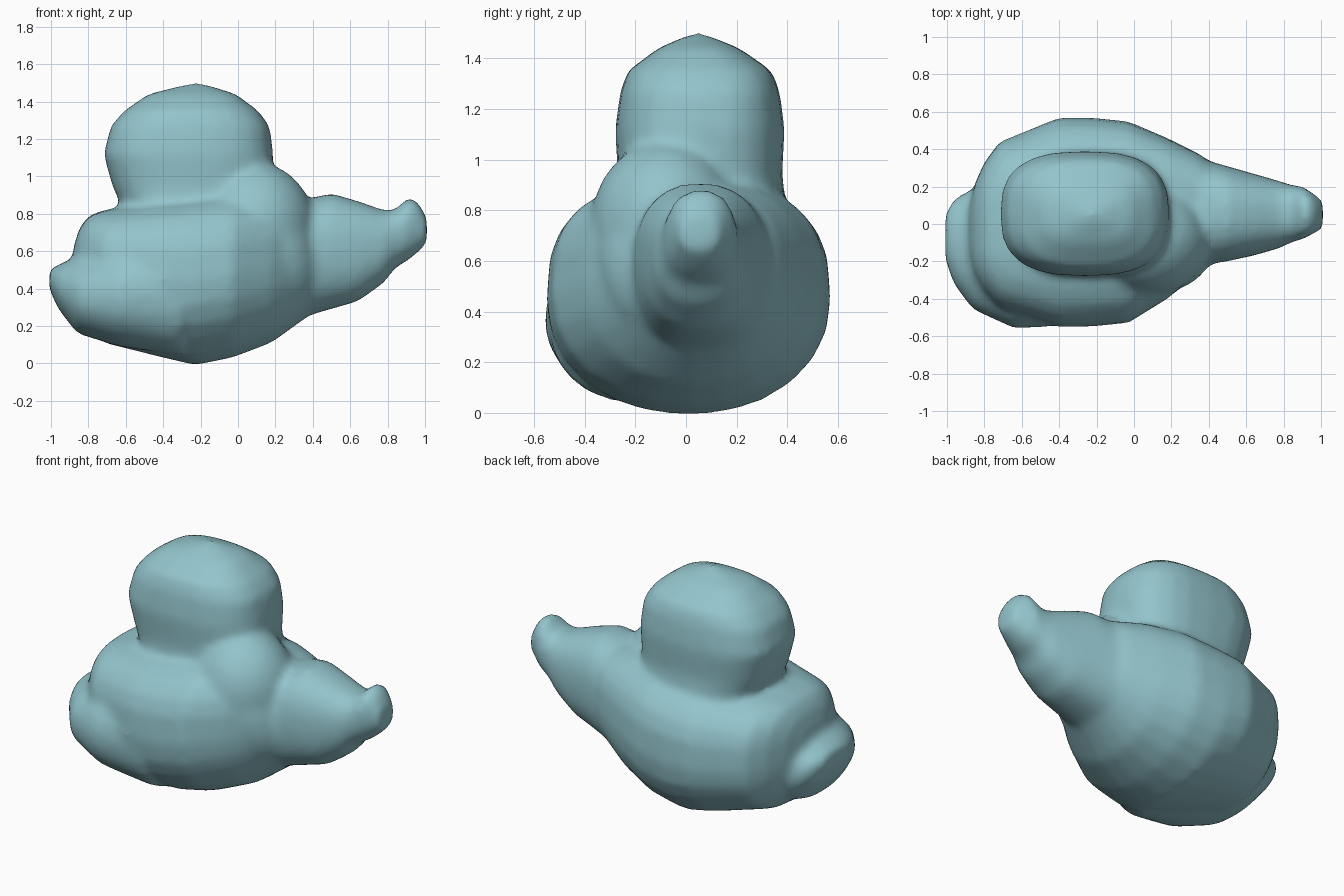
import bpy
import bmesh
from math import cos, sin, tau, copysign
from mathutils import Matrix

cube = bpy.data.objects.get("Cube")
if cube:
    bpy.data.objects.remove(cube)

teal = bpy.data.materials.new("pale teal")
teal.use_nodes = True
colour = (0.29, 0.55, 0.60, 1)
teal.diffuse_color = colour
teal.node_tree.nodes["Principled BSDF"].inputs["Base Color"].default_value = colour

SIDES = 24


def loft(bm, axis, rings, lower=2.4, upper=2.4):
    """Skin rounded-box rings (position, low a, high a, low b, high b) along x or z."""
    loops = []
    for t, a0, a1, b0, b1 in rings:
        loop = []
        for i in range(SIDES):
            c, s = cos(tau * i / SIDES), sin(tau * i / SIDES)
            power = 2 / (upper if s > 0 else lower)
            a = (a0 + a1) / 2 + (a1 - a0) / 2 * copysign(abs(c) ** power, c)
            b = (b0 + b1) / 2 + (b1 - b0) / 2 * copysign(abs(s) ** power, s)
            loop.append(bm.verts.new((t, a, b) if axis == "x" else (a, b, t)))
        loops.append(loop)
    for low, high in zip(loops, loops[1:]):
        for i in range(SIDES):
            j = (i + 1) % SIDES
            bm.faces.new((low[i], low[j], high[j], high[i]))
    bm.faces.new(loops[0][::-1])
    bm.faces.new(loops[-1])


def lump(bm, centre, radii, tilt=0):
    """Add an ellipsoid, tilted about the y axis."""
    matrix = Matrix.Translation(centre) @ Matrix.Rotation(tilt, 4, "Y") @ Matrix.Diagonal((*radii, 1))
    bmesh.ops.create_icosphere(bm, subdivisions=3, radius=1, matrix=matrix)


bm = bmesh.new()

# Broad main body, rounder below than above
loft(bm, "x", [
    (-0.88, -0.18, 0.10, 0.36, 0.62),
    (-0.85, -0.28, 0.22, 0.26, 0.72),
    (-0.80, -0.36, 0.33, 0.18, 0.79),
    (-0.72, -0.45, 0.44, 0.11, 0.82),
    (-0.40, -0.55, 0.57, 0.03, 0.87),
    (-0.23, -0.55, 0.57, -0.01, 0.89),
    (-0.03, -0.53, 0.55, 0.03, 0.91),
    (0.18, -0.40, 0.46, 0.11, 0.91),
    (0.36, -0.25, 0.37, 0.24, 0.87),
    (0.44, -0.16, 0.30, 0.32, 0.80)], 2.1, 2.9)

# Tapering snout with a raised tip
loft(bm, "x", [
    (0.10, -0.26, 0.42, 0.20, 0.84),
    (0.36, -0.22, 0.35, 0.25, 0.88),
    (0.50, -0.20, 0.31, 0.29, 0.91),
    (0.64, -0.17, 0.27, 0.33, 0.87),
    (0.78, -0.13, 0.23, 0.43, 0.82),
    (0.84, -0.10, 0.21, 0.51, 0.82),
    (0.91, -0.08, 0.20, 0.55, 0.89),
    (0.96, -0.05, 0.16, 0.59, 0.87),
    (1.01, -0.03, 0.13, 0.64, 0.78)])

# Domed head on a wide neck
loft(bm, "z", [
    (0.60, -0.62, 0.14, -0.28, 0.40),
    (0.86, -0.63, 0.17, -0.28, 0.39),
    (0.94, -0.67, 0.18, -0.27, 0.38),
    (1.12, -0.72, 0.19, -0.28, 0.39),
    (1.27, -0.68, 0.17, -0.26, 0.37),
    (1.35, -0.61, 0.11, -0.23, 0.34),
    (1.44, -0.48, -0.01, -0.11, 0.21),
    (1.50, -0.24, -0.20, 0.03, 0.06)], 2.7, 2.7)

# Front shoulder sweeping down towards the snout
lump(bm, (0.09, -0.08, 0.73), (0.32, 0.30, 0.35))
lump(bm, (0.16, -0.10, 0.66), (0.24, 0.26, 0.40), -0.4)

# Rear lobe spreading low along the front side
loft(bm, "x", [
    (-1.01, -0.20, 0.06, 0.40, 0.50),
    (-0.96, -0.33, 0.14, 0.29, 0.53),
    (-0.86, -0.46, 0.19, 0.16, 0.57),
    (-0.64, -0.56, 0.20, 0.09, 0.64),
    (-0.30, -0.54, 0.10, 0.04, 0.72)], 2.2, 2.2)

bmesh.ops.recalc_face_normals(bm, faces=bm.faces)
mesh = bpy.data.meshes.new("blob_creature")
bm.to_mesh(mesh)
bm.free()
mesh.materials.append(teal)
creature = bpy.data.objects.new("blob_creature", mesh)
bpy.context.scene.collection.objects.link(creature)

# Fuse the lumps into one soft skin
fuse = creature.modifiers.new("fuse", "REMESH")
fuse.mode = "VOXEL"
fuse.voxel_size = 0.025
fuse.use_smooth_shade = True
soften = creature.modifiers.new("soften", "SMOOTH")
soften.factor = 0.5
soften.iterations = 10
